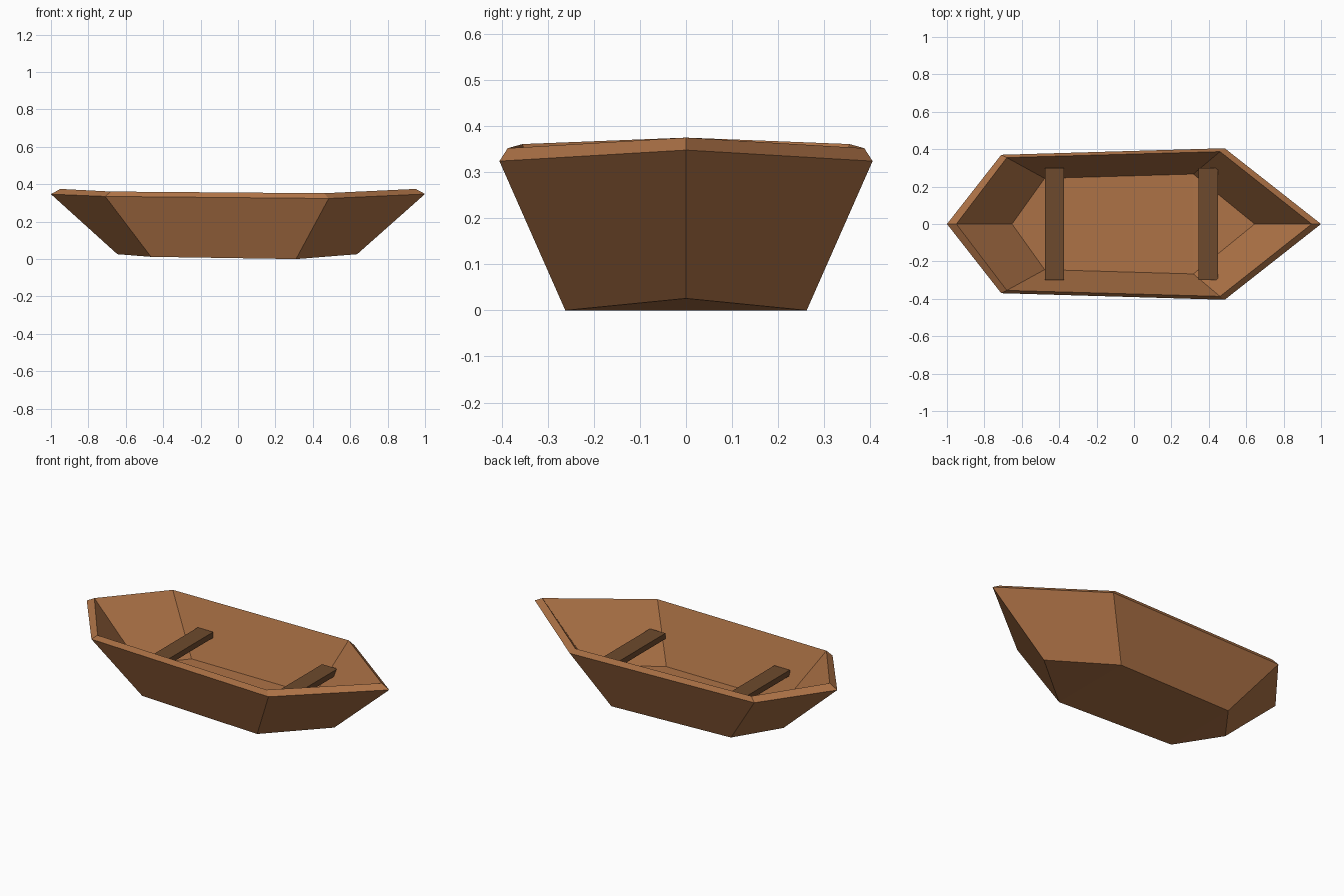
import bpy, bmesh

if "Cube" in bpy.data.objects:
    bpy.data.objects.remove(bpy.data.objects["Cube"])


def material(name, rgb):
    m = bpy.data.materials.new(name)
    m.diffuse_color = (*rgb, 1)
    m.use_nodes = True
    m.node_tree.nodes["Principled BSDF"].inputs["Base Color"].default_value = m.diffuse_color
    return m


hull_wood = material("warm wood", (0.42, 0.17, 0.062))
seat_wood = material("dark wood", (0.155, 0.068, 0.026))


def finish(name, bm, mat):
    bmesh.ops.recalc_face_normals(bm, faces=bm.faces)
    mesh = bpy.data.meshes.new(name)
    bm.to_mesh(mesh)
    bm.free()
    mesh.materials.append(mat)
    bpy.context.collection.objects.link(bpy.data.objects.new(name, mesh))


# Half outlines from stern to bow (x, half width, z): keel, gunwale, inner gunwale, floor
outlines = [
    [(-0.645, 0, 0.026), (-0.465, 0.24, 0.012), (0.31, 0.262, 0), (0.637, 0, 0.026)],
    [(-1, 0, 0.347), (-0.71, 0.37, 0.335), (0.485, 0.405, 0.324), (1, 0, 0.348)],
    [(-0.95, 0, 0.375), (-0.68, 0.355, 0.361), (0.46, 0.387, 0.352), (0.95, 0, 0.375)],
    [(-0.652, 0, 0.058), (-0.478, 0.244, 0.045), (0.317, 0.267, 0.033), (0.645, 0, 0.058)],
]

# Hull: mirrored six-sided rings joined into a thin shell
bm = bmesh.new()
rings = []
for half in outlines:
    pts = half + [(x, -y, z) for x, y, z in half[2:0:-1]]
    rings.append([bm.verts.new(p) for p in pts])
for low, high in zip(rings, rings[1:]):
    for i in range(6):
        j = (i + 1) % 6
        bm.faces.new((low[i], low[j], high[j], high[i]))
# Bottom and floor: flat middle with raised triangular ends
for r in (rings[0], rings[-1]):
    bm.faces.new((r[0], r[1], r[5]))
    bm.faces.new((r[1], r[2], r[4], r[5]))
    bm.faces.new((r[2], r[3], r[4]))
finish("hull", bm, hull_wood)

# Plank seats across the boat
for name, x in (("rear_seat", -0.425), ("front_seat", 0.397)):
    bm = bmesh.new()
    bmesh.ops.create_cube(bm, size=1)
    bmesh.ops.scale(bm, vec=(0.102, 0.6, 0.034), verts=bm.verts)
    bmesh.ops.translate(bm, vec=(x, 0, 0.195), verts=bm.verts)
    finish(name, bm, seat_wood)
